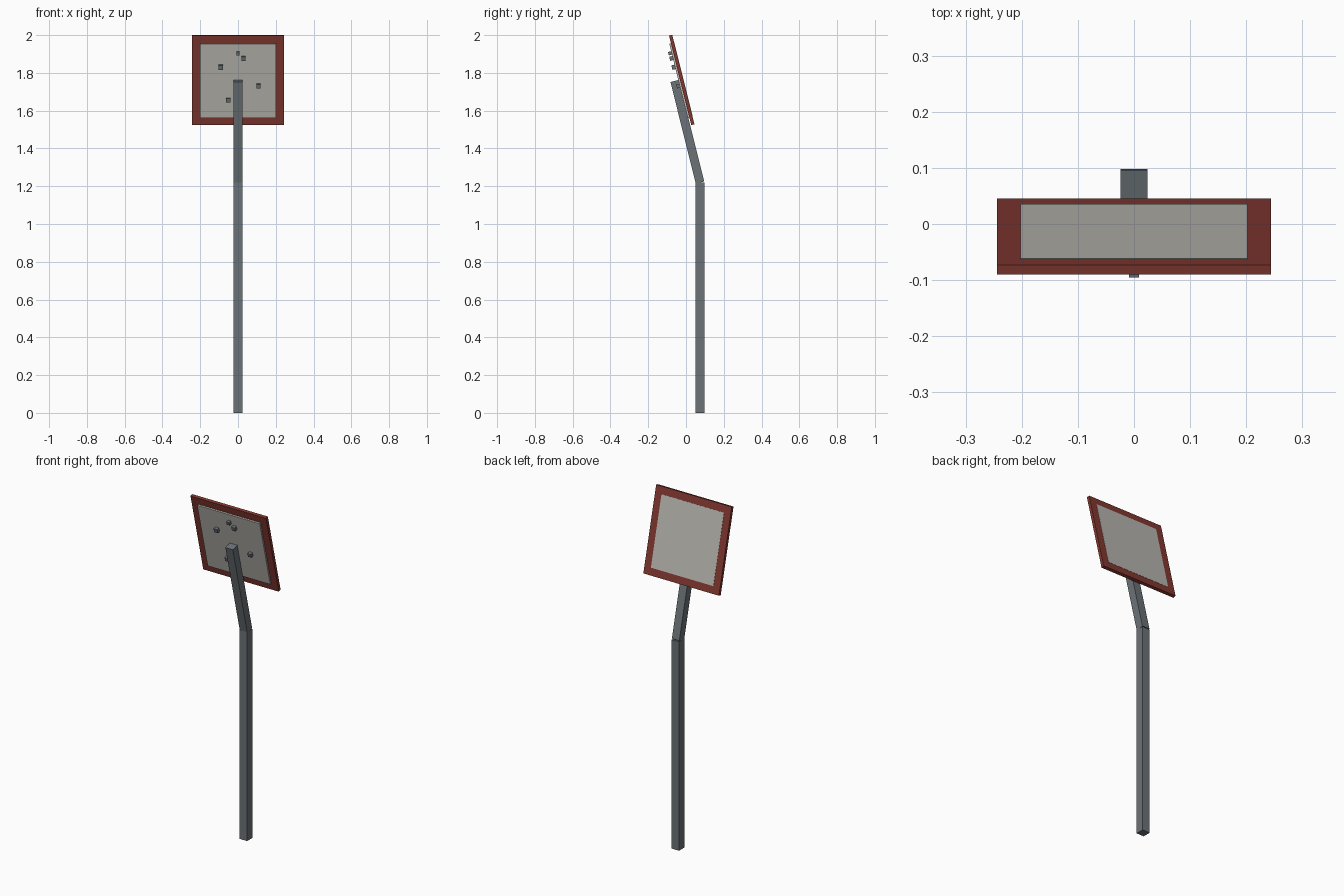
import bpy
import math
from mathutils import Matrix, Vector

cube = bpy.data.objects.get("Cube")
if cube:
    bpy.data.objects.remove(cube, do_unlink=True)


def material(name, color):
    mat = bpy.data.materials.new(name)
    mat.use_nodes = True
    mat.diffuse_color = (*color, 1)
    mat.node_tree.nodes["Principled BSDF"].inputs["Base Color"].default_value = (*color, 1)
    return mat


RED = material("dull red", (0.23, 0.04, 0.03))
WHITE = material("warm off-white", (0.49, 0.48, 0.44))
GREY = material("steel grey", (0.15, 0.17, 0.185))

TILT = math.radians(14)


def box(name, size, mat, frame, offset=(0, 0, 0)):
    """Box of a given size, centred at an offset inside a local frame."""
    bpy.ops.mesh.primitive_cube_add(size=1)
    obj = bpy.context.object
    obj.name = name
    obj.data.transform(frame @ Matrix.Translation(offset) @ Matrix.Diagonal((*size, 1)))
    obj.data.materials.append(mat)
    return obj


def tilted(origin):
    return Matrix.Translation(origin) @ Matrix.Rotation(TILT, 4, "X")


# Upright post and the arm leaning forward from its top
POST = 0.048
JOINT = Vector((0, 0.074, 1.22))
box("post", (POST, POST, JOINT.z), GREY, Matrix.Translation((0, JOINT.y, JOINT.z / 2)))
ARM = 0.554
box("leaning_arm", (POST, 0.046, ARM), GREY, tilted(JOINT), (0, 0, ARM / 2))

# Square sign: red frame board with a raised pale panel set through it
sign = tilted((0, -0.0225, 1.7625))
SIDE, THICK, PANEL = 0.488, 0.0175, 0.404
box("sign_board", (SIDE, THICK, SIDE), RED, sign)
front, back = -THICK / 2 - 0.009, THICK / 2 + 0.001
box("sign_panel", (PANEL, back - front, PANEL), WHITE, sign, (0, (front + back) / 2, 0))

# Small square studs scattered on the front of the panel
studs = [(0, 0.152, 0.018), (0.03, 0.124, 0.022), (-0.092, 0.076, 0.024),
         (0.108, -0.027, 0.022), (-0.052, -0.104, 0.022)]
for i, (x, z, size) in enumerate(studs):
    box(f"stud_{i + 1}", (size, 0.02, size), GREY, sign, (x, front - 0.007, z))
